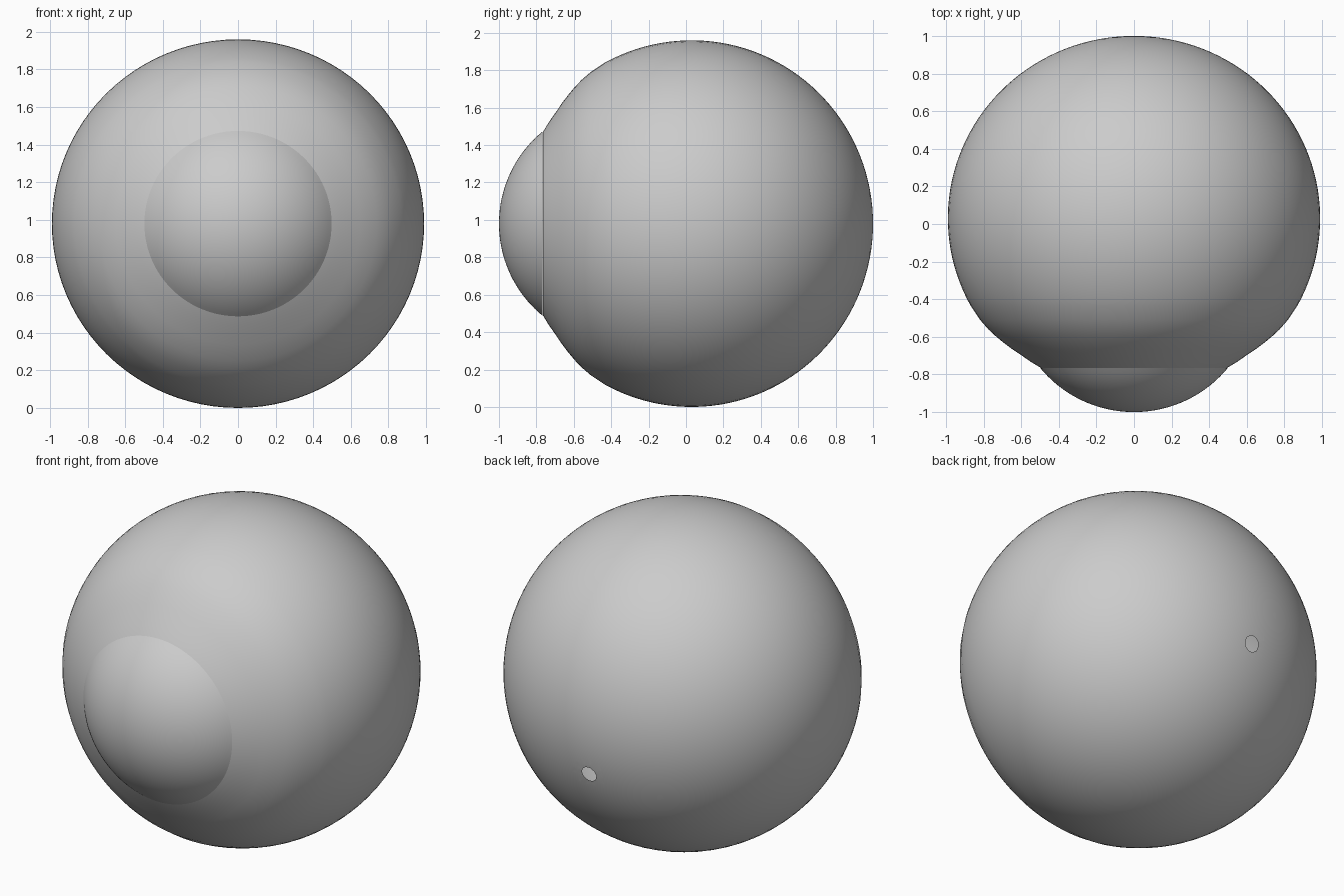
import bpy, bmesh
from math import sin, cos, pi, sqrt
from mathutils import Vector

if "Cube" in bpy.data.objects:
    bpy.data.objects.remove(bpy.data.objects["Cube"])

CZ = 0.98      # height of the axis that runs front to back
SEG = 96


def lathe(name, profile, sx=1.0, hole=None):
    """Spin (y, radius) points round the front-back axis; a zero radius makes a pole."""
    bm = bmesh.new()
    rings = []
    for y, r in profile:
        n = 1 if r < 1e-5 else SEG
        rings.append([bm.verts.new((sx * r * cos(2 * pi * i / SEG), y,
                                    CZ + r * sin(2 * pi * i / SEG))) for i in range(n)])
    for a, b in zip(rings, rings[1:]):
        for i in range(SEG):
            j = (i + 1) % SEG
            if len(b) == 1:
                bm.faces.new((a[i], a[j], b[0]))
            else:
                bm.faces.new((a[i], a[j], b[j], b[i]))
    bmesh.ops.recalc_face_normals(bm, faces=bm.faces)
    if sum(f.normal.dot(f.calc_center_median() - Vector((0, 0, CZ))) for f in bm.faces) < 0:
        bmesh.ops.reverse_faces(bm, faces=bm.faces)
    if hole:
        punch(bm, *hole)
    me = bpy.data.meshes.new(name)
    bm.to_mesh(me)
    bm.free()
    ob = bpy.data.objects.new(name, me)
    bpy.context.collection.objects.link(ob)
    bpy.ops.object.select_all(action='DESELECT')
    ob.select_set(True)
    bpy.context.view_layer.objects.active = ob
    bpy.ops.object.shade_smooth_by_angle(angle=0.6)
    return ob


def punch(bm, centre, radius, sides=10):
    """Cut a small many-sided opening through the wall."""
    c = Vector(centre)
    axis = (c - Vector((0, 0, CZ))).normalized()
    u = axis.cross(Vector((1, 0, 0))).normalized()
    v = axis.cross(u)
    dirs = [u * cos(2 * pi * i / sides) + v * sin(2 * pi * i / sides) for i in range(sides)]
    for d in dirs:
        faces = [f for f in bm.faces if (f.calc_center_median() - c).length < radius * 2]
        geom = set(faces)
        for f in faces:
            geom.update(f.edges)
            geom.update(f.verts)
        bmesh.ops.bisect_plane(bm, geom=list(geom), plane_co=c + d * radius, plane_no=d)
    inside = [f for f in bm.faces if (f.calc_center_median() - c).length < radius * 2
              and all((f.calc_center_median() - c).dot(d) < radius for d in dirs)]
    bmesh.ops.delete(bm, geom=inside, context='FACES')


# Eyeball wall: round behind, pinched in towards the front rim, nerve opening low at the back
front = [(-0.765, 0.49), (-0.735, 0.54), (-0.70, 0.59), (-0.665, 0.642), (-0.63, 0.688),
         (-0.595, 0.73), (-0.56, 0.767), (-0.51, 0.81)]
N = 44
start = 2.07
back = [(0.03 + 0.97 * cos(start * (1 - i / N)), 0.98 * sin(start * (1 - i / N)))
        for i in range(N + 1)]
lathe("eyeball_wall", front + back, sx=1.01, hole=((-0.03, 0.965, 0.74), 0.045))

# Clear front dome
R = 0.637
M = 20
half = 0.885
dome = [(-1.0 + R - R * cos(half * (1 - i / M)), R * sin(half * (1 - i / M)))
        for i in range(M + 1)]
lathe("front_dome", dome, sx=1.01)
